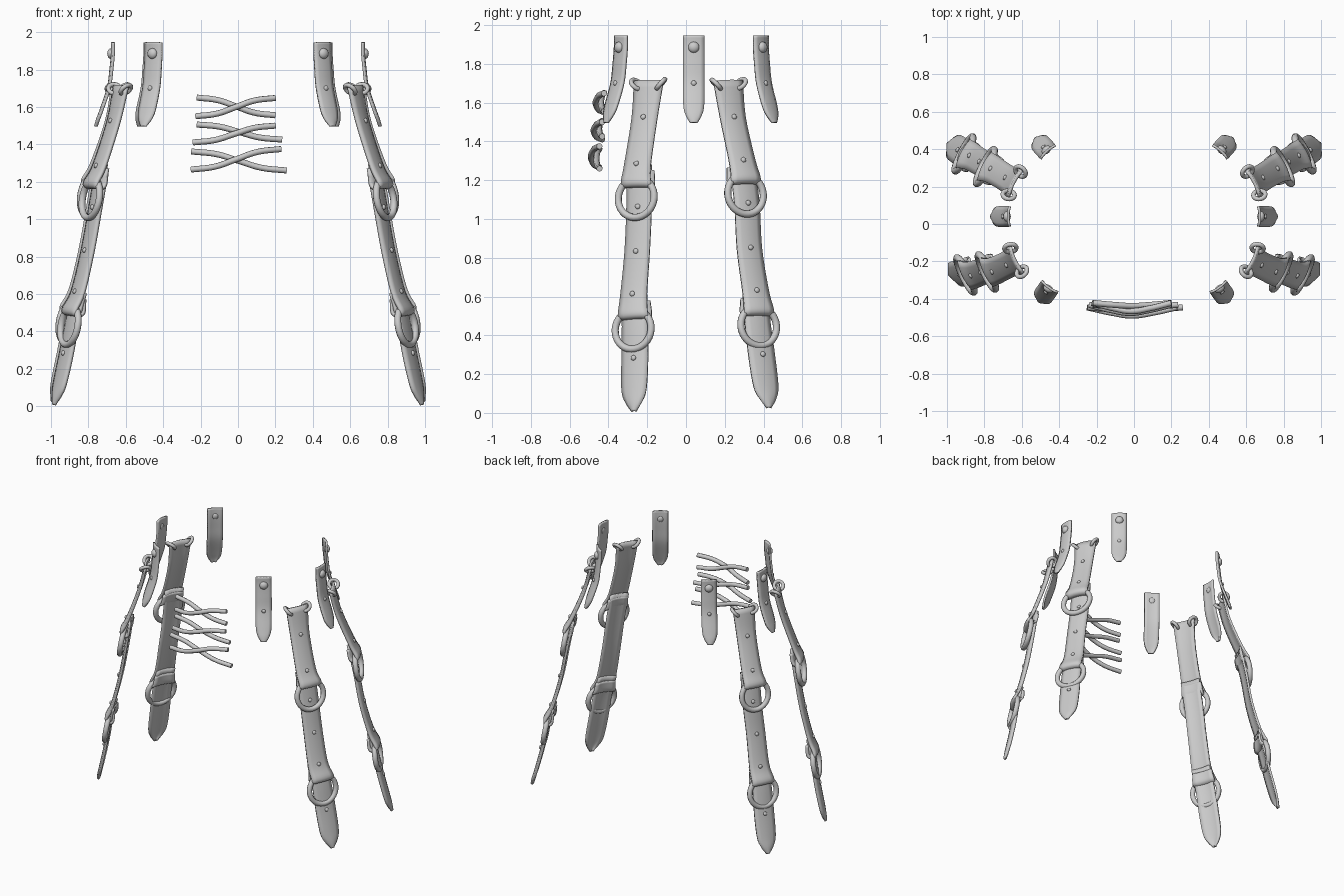
import bpy, bmesh, math
from mathutils import Vector, Matrix

if "Cube" in bpy.data.objects:
    bpy.data.objects.remove(bpy.data.objects["Cube"])


def spline(pts, n=5):
    """Catmull-Rom through 4D points (x, y, z, width)."""
    pts = [Vector(p) for p in pts]
    e = [pts[0] * 2 - pts[1]] + pts + [pts[-1] * 2 - pts[-2]]
    out = []
    for i in range(1, len(e) - 2):
        a, b, c, d = e[i - 1:i + 3]
        for k in range(n):
            t = k / n
            out.append(0.5 * (2 * b + (c - a) * t + (2 * a - 5 * b + 4 * c - d) * t * t
                              + (3 * b - a - 3 * c + d) * t ** 3))
    return out + [pts[-1]]


def yaw_dir(deg):
    return Vector((math.cos(math.radians(deg)), math.sin(math.radians(deg)), 0))


def finish(ob, name, angle=40):
    ob.name = name
    bpy.ops.object.select_all(action='DESELECT')
    ob.select_set(True)
    bpy.context.view_layer.objects.active = ob
    bpy.ops.object.shade_smooth_by_angle(angle=math.radians(angle))


def mirrored(ob):
    m = ob.modifiers.new("mirror", 'MIRROR')
    m.use_mirror_merge = False


def frame(pts, yaw):
    d = (Vector(pts[-1][:3]) - Vector(pts[0][:3])).normalized()
    n0 = yaw_dir(yaw)
    n = (n0 - d * n0.dot(d)).normalized()
    return d, n, d.cross(n).normalized()


def strap(name, pts, yaw, fold=False, thick=0.016, bow=0.012):
    """Leather strip along pts, optionally folded back at its lower end."""
    d, n, w = frame(pts, yaw)
    path = [tuple(p) for p in pts]
    if fold:
        e, wd = Vector(pts[-1][:3]), pts[-1][3]
        for a, b in ((0.022, -0.022), (0, -0.048), (-0.07, -0.04)):
            path.append((*(e + d * a + n * b), wd * (0.9 if a < 0 else 1)))
    bm = bmesh.new()
    rows = []
    for p in spline(path):
        c = Vector(p[:3])
        rows.append([bm.verts.new(c + w * (u * p[3] / 2) + n * bow * (1 - u * u))
                     for u in (-1, -0.6, -0.2, 0.2, 0.6, 1)])
    for r, s in zip(rows, rows[1:]):
        for i in range(5):
            bm.faces.new((r[i], r[i + 1], s[i + 1], s[i]))
    bmesh.ops.recalc_face_normals(bm, faces=bm.faces)
    me = bpy.data.meshes.new(name)
    bm.to_mesh(me)
    bm.free()
    ob = bpy.data.objects.new(name, me)
    bpy.context.collection.objects.link(ob)
    s = ob.modifiers.new("thickness", 'SOLIDIFY')
    s.thickness, s.offset = thick, 0
    mirrored(ob)
    finish(ob, name)
    return d, n, w


def ring(name, centre, axis, R, r):
    bpy.ops.mesh.primitive_torus_add(major_radius=R, minor_radius=r,
                                     major_segments=32, minor_segments=10)
    ob = bpy.context.object
    rot = Vector(axis).to_track_quat('Z', 'Y').to_matrix().to_4x4()
    ob.data.transform(Matrix.Translation(centre) @ rot)
    mirrored(ob)
    finish(ob, name, 180)


def rivet(name, p, n, r):
    bpy.ops.mesh.primitive_uv_sphere_add(segments=14, ring_count=8, radius=r)
    ob = bpy.context.object
    rot = n.to_track_quat('Z', 'Y').to_matrix().to_4x4()
    ob.data.transform(Matrix.Translation(p) @ rot @ Matrix.Diagonal((1, 1, 0.7, 1)))
    mirrored(ob)
    finish(ob, name, 180)


# Long hanging straps: rows are x, z, y of front strap, y of back strap, width
upper = [(.625, 1.712, -.190, .215, .165), (.665, 1.52, -.212, .240, .143),
         (.742, 1.28, -.248, .288, .148), (.785, 1.195, -.256, .306, .166)]
middle = [(.725, 1.275, -.240, .286, .142), (.762, 1.06, -.240, .312, .140),
          (.803, .83, -.250, .325, .140), (.855, .61, -.268, .357, .148),
          (.900, .515, -.272, .374, .166)]
lower = [(.845, .61, -.265, .355, .142), (.885, .45, -.262, .367, .143),
         (.917, .28, -.262, .388, .148), (.952, .12, -.266, .410, .138),
         (.968, .055, -.266, .420, .090), (.976, .008, -.266, .425, .016)]
for side, col, yaw, dx in (("front", 2, -26, 0.0), ("back", 3, 27, 0.008)):
    for part, table, fold, holes in (("upper", upper, True, (1, 2)),
                                     ("middle", middle, True, (1, 2, 3)),
                                     ("lower", lower, False, (2,))):
        # the back strap hangs slightly higher below its top
        pts = [(t[0] + dx, t[col], t[1] + (0.018 if dx and t[1] < 1.4 else 0), t[4])
               for t in table]
        d, n, w = strap(f"{side}_strap_{part}", pts, yaw, fold)
        for i in holes:
            rivet(f"{side}_strap_{part}_rivet", Vector(pts[i][:3]) + n * 0.021, n, 0.014)
        if fold:
            # large ring held in the fold
            axis = (yaw_dir(yaw) + Vector((0, 0, 0.16))).normalized()
            hang = (Vector((0, 0, -1)) + axis * axis.z).normalized()
            c = Vector(pts[-1][:3]) - n * 0.012 + hang * 0.083
            ring(f"{side}_strap_{part}_ring", c, axis, 0.103, 0.0185)
        if part == "upper":
            # pair of small rings in the top corners
            for s in (-1, 1):
                c = Vector(pts[0][:3]) + w * s * 0.07 + d * 0.018
                diag = (w * s * 0.8 - d).normalized()
                ring(f"{side}_strap_small_ring", c, diag.cross(n) + n * 0.5 * s, 0.032, 0.012)

# Short rounded tabs at the top
for side, x, y, yaw in (("front", .45, -.335, -55), ("side", .665, .04, 0),
                        ("back", .46, .385, 48)):
    o = yaw_dir(yaw)
    prof = [(0, 1.945, .108), (0, 1.885, .108), (.008, 1.80, .108), (.022, 1.70, .108),
            (.062, 1.58, .104), (.080, 1.53, .076), (.090, 1.495, .03)]
    pts = [(x + o.x * a, y + o.y * a, z, wd) for a, z, wd in prof]
    d, n, w = strap(f"{side}_tab", pts, yaw, thick=0.014, bow=0.008)
    rivet(f"{side}_tab_large_rivet", Vector(pts[1][:3]) + o * 0.014, o, 0.029)
    rivet(f"{side}_tab_small_rivet", Vector(pts[3][:3]) + o * 0.014, o, 0.014)

# Crossed front lacing: x0, z0, x1, z1, y of ends, depth shift at the crossing
laces = [(-.22, 1.65, .20, 1.555, -.422, .014), (-.225, 1.55, .20, 1.648, -.422, -.014),
         (-.22, 1.506, .235, 1.425, -.432, .014), (-.24, 1.41, .20, 1.50, -.432, -.014),
         (-.25, 1.362, .26, 1.26, -.446, .014), (-.25, 1.265, .23, 1.375, -.446, -.014)]
for x0, z0, x1, z1, y, s in laces:
    cu = bpy.data.curves.new("lace", 'CURVE')
    cu.dimensions, cu.bevel_depth, cu.bevel_resolution = '3D', 0.016, 2
    cu.use_fill_caps = True
    sp = cu.splines.new('BEZIER')
    sp.bezier_points.add(4)
    for bp, (f, h, k) in zip(sp.bezier_points, ((0, 0, 0), (.27, .15, .65), (.5, .5, 1),
                                                (.73, .85, .65), (1, 1, 0))):
        bp.co = (x0 + (x1 - x0) * f, y - 0.03 * k + s * k, z0 + (z1 - z0) * h)
        bp.handle_left_type = bp.handle_right_type = 'AUTO'
    ob = bpy.data.objects.new("lace", cu)
    bpy.context.collection.objects.link(ob)
    bpy.ops.object.select_all(action='DESELECT')
    ob.select_set(True)
    bpy.context.view_layer.objects.active = ob
    bpy.ops.object.convert(target='MESH')
    finish(bpy.context.object, "lace", 50)
